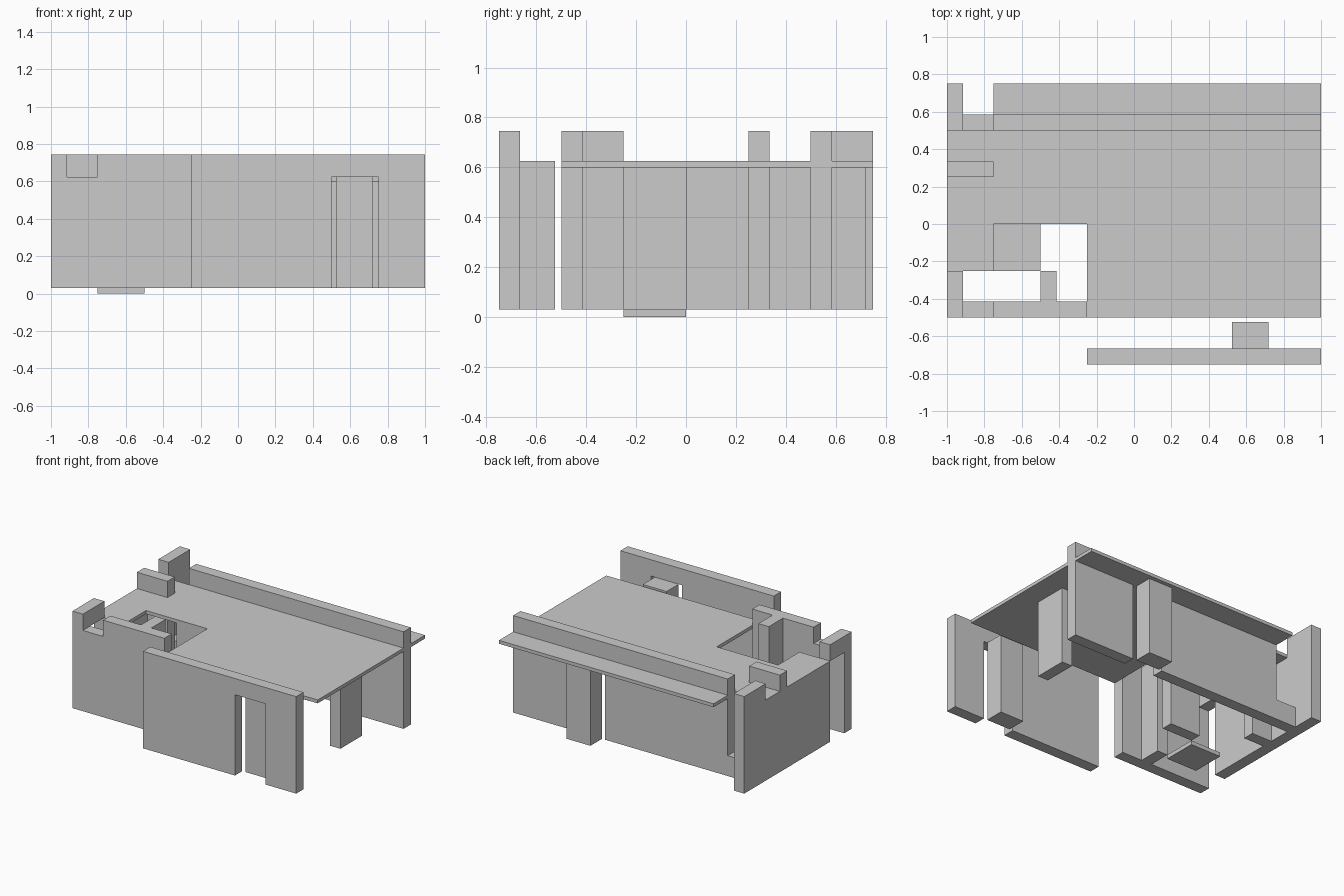
import bpy
import bmesh

cube = bpy.data.objects.get("Cube")
if cube:
    bpy.data.objects.remove(cube, do_unlink=True)

grey = bpy.data.materials.new("plain_grey")
grey.use_nodes = True
tone = (0.6, 0.6, 0.6, 1)
grey.diffuse_color = tone
grey.node_tree.nodes["Principled BSDF"].inputs["Base Color"].default_value = tone

FLOOR, CEIL, ROOF, TOP = 0.03, 0.6, 0.625, 0.745
SILL = 0.18
T = 0.085  # wall thickness


def extruded(name, outline, z0, z1):
    """Flat-sided solid from a plan outline."""
    bm = bmesh.new()
    face = bm.faces.new([bm.verts.new((x, y, z0)) for x, y in outline])
    ext = bmesh.ops.extrude_face_region(bm, geom=[face])
    verts = [g for g in ext["geom"] if isinstance(g, bmesh.types.BMVert)]
    bmesh.ops.translate(bm, verts=verts, vec=(0, 0, z1 - z0))
    bmesh.ops.recalc_face_normals(bm, faces=bm.faces)
    mesh = bpy.data.meshes.new(name)
    bm.to_mesh(mesh)
    bm.free()
    mesh.materials.append(grey)
    obj = bpy.data.objects.new(name, mesh)
    bpy.context.collection.objects.link(obj)
    return obj


def box(name, x0, x1, y0, y1, z0=FLOOR, z1=TOP):
    return extruded(name, [(x0, y0), (x1, y0), (x1, y1), (x0, y1)], z0, z1)


def doorway_wall(name, x0, x1, y, door_x):
    """Wall along x with a quarter-unit doorway, open at the bottom."""
    box(name + "_left", x0, door_x, y, y + T)
    box(name + "_right", door_x + 0.25, x1, y, y + T)
    box(name + "_lintel", door_x, door_x + 0.25, y, y + T, ROOF)


# Roof slab with a stair opening and a notched back corner
extruded("roof_slab", [
    (-0.25, -0.5), (1, -0.5), (1, 0.75), (-0.75, 0.75), (-0.75, 0.5),
    (-1, 0.5), (-1, -0.25), (-0.75, -0.25), (-0.75, 0), (-0.25, 0)], CEIL, ROOF)

# Front outer wall and the door block behind it
doorway_wall("front_wall", -0.25, 1, -0.75, 0.5)
box("front_door", 0.525, 0.72, -0.75 + T, -0.525, FLOOR, ROOF)

# Back wall, its door block and the low window sill
doorway_wall("back_wall", -0.75, 1, 0.5, 0.25)
box("back_door", 0.275, 0.47, 0.5 + T, 0.72, FLOOR, CEIL)
box("back_window_sill", -1 + T, -0.75, 0.5, 0.5 + T, FLOOR, SILL)

# Side wall with a raised back corner
box("side_wall", -1, -1 + T, -0.25, 0.5, FLOOR, CEIL)
box("back_corner", -1, -1 + T, 0.5, 0.75)

# Recessed front wall with a notch, and the side doorway lintel
box("front_corner", -1, -1 + T, -0.5, -0.5 + T)
box("side_door_lintel", -1, -1 + T, -0.5 + T, -0.25, ROOF)
box("recess_low_wall", -1 + T, -0.75, -0.5, -0.5 + T, FLOOR, ROOF)
box("recess_wall", -0.75, -0.25, -0.5, -0.5 + T)

# Inner walls
box("stub_wall", -1 + T, -0.75, 0.25, 0.25 + T, FLOOR, CEIL)
box("stub_wall_top", -1, -0.75, 0.25, 0.25 + T, ROOF)
box("stair_wall", -0.5, -0.5 + T, -0.5 + T, -0.25)
box("inner_wall", -0.5, -0.25, 0, T, FLOOR, CEIL)
box("inner_pier", 0.75, 0.75 + T, 0, 0.25, FLOOR, CEIL)

# Floor plate below the stair opening
box("floor_plate", -0.75, -0.5, -0.25, 0, 0, FLOOR)
